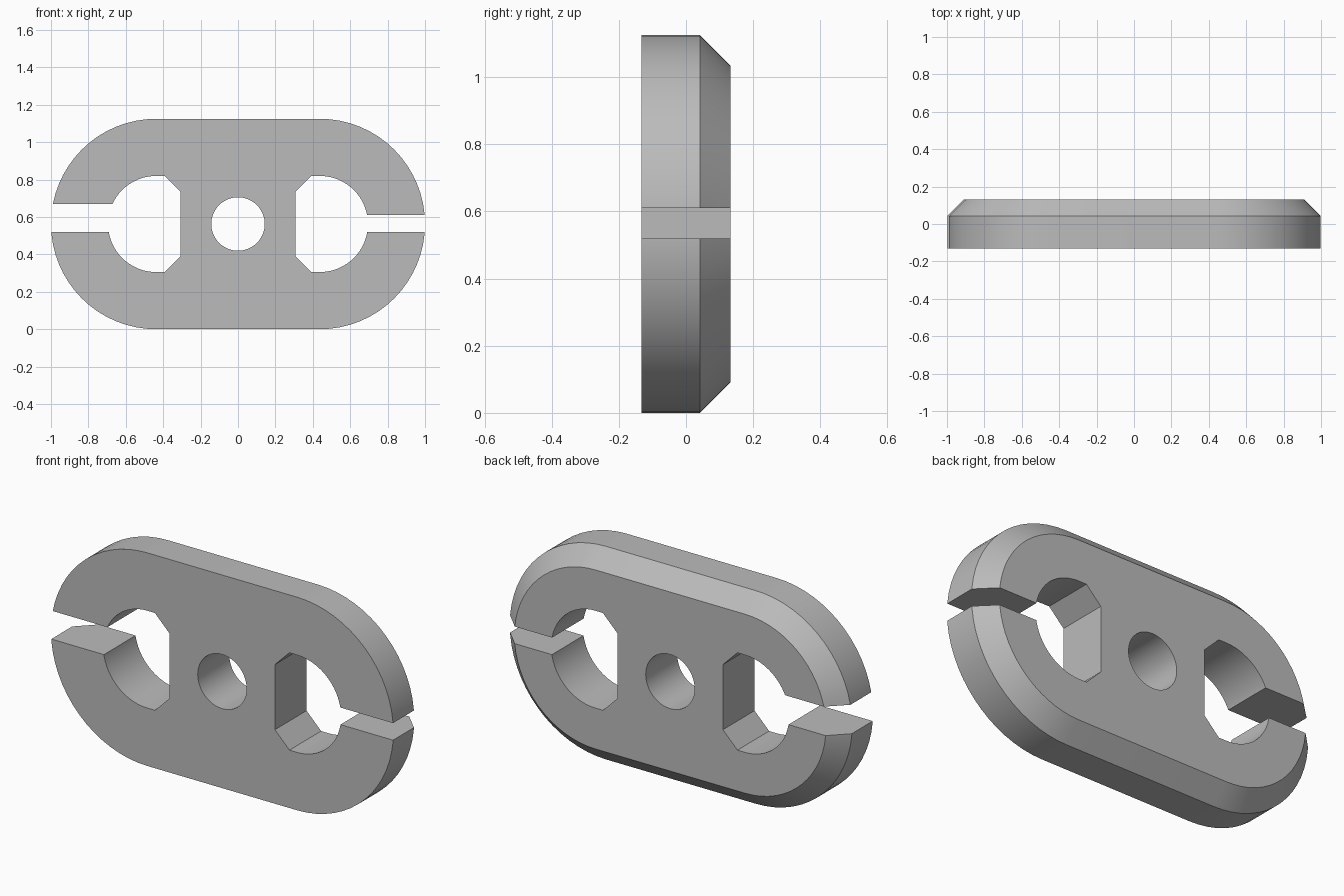
import bpy
import bmesh
from math import sin, cos, pi

cube = bpy.data.objects.get("Cube")
if cube:
    bpy.data.objects.remove(cube)

MID = 0.5625          # height of the plate's centre line, also its end radius
END = 1 - MID         # x of the rounded end centres
FRONT, EDGE, BACK = -0.132, 0.042, 0.132
BEVEL = 0.09
HOLE = 0.257

grey = bpy.data.materials.new("grey plastic")
grey.use_nodes = True
colour = (0.5, 0.5, 0.5, 1)
grey.diffuse_color = colour
grey.node_tree.nodes["Principled BSDF"].inputs["Base Color"].default_value = colour


def arc(cx, radius, start, stop, steps):
    angles = [start + (stop - start) * i / steps for i in range(steps + 1)]
    return [(cx + radius * cos(a), MID + radius * sin(a)) for a in angles]


def stadium(radius):
    return (arc(END, radius, -pi / 2, pi / 2, 32)
            + arc(-END, radius, pi / 2, 3 * pi / 2, 32))


def loft(name, sections):
    """Skin matching xz outlines placed at successive y depths."""
    bm = bmesh.new()
    rings = [[bm.verts.new((x, y, z)) for x, z in pts] for y, pts in sections]
    for a, b in zip(rings, rings[1:]):
        for i in range(len(a)):
            j = (i + 1) % len(a)
            bm.faces.new((a[i], a[j], b[j], b[i]))
    bm.faces.new(rings[0])
    bm.faces.new(rings[-1])
    bmesh.ops.recalc_face_normals(bm, faces=bm.faces)
    mesh = bpy.data.meshes.new(name)
    bm.to_mesh(mesh)
    bm.free()
    mesh.materials.append(grey)
    obj = bpy.data.objects.new(name, mesh)
    bpy.context.collection.objects.link(obj)
    return obj


def cut(body, name, outline):
    cutter = loft(name, [(-0.3, outline), (0.3, outline)])
    cutter.hide_render = True
    mod = body.modifiers.new(name, "BOOLEAN")
    mod.operation = "DIFFERENCE"
    mod.solver = "EXACT"
    mod.object = cutter
    bpy.context.view_layer.objects.active = body
    bpy.ops.object.modifier_apply(modifier=name)
    bpy.data.objects.remove(cutter)


# Rounded plate with a chamfered back rim
plate = loft("clip_plate", [(FRONT, stadium(MID)), (EDGE, stadium(MID)),
                            (BACK, stadium(MID - BEVEL))])

# Central screw hole
cut(plate, "screw_hole", arc(0, 0.143, 0, 2 * pi, 48)[:-1])

# Cable holes, round outside and flat with cut corners inside
inner, corner = 0.308, 0.085
for side, slot_top in ((1, 0.61), (-1, 0.67)):
    outline = arc(END, HOLE, -pi / 2, pi / 2, 32)
    outline += [(inner + corner, MID + HOLE), (inner, MID + HOLE - corner),
                (inner, MID - HOLE + corner), (inner + corner, MID - HOLE)]
    cut(plate, "cable_hole", [(side * x, z) for x, z in outline])
    # Entry slot out to the rim
    slot = [(0.5, 0.52), (1.2, 0.52), (1.2, slot_top), (0.5, slot_top)]
    cut(plate, "entry_slot", [(side * x, z) for x, z in slot])

bpy.ops.object.select_all(action="DESELECT")
plate.select_set(True)
bpy.context.view_layer.objects.active = plate
bpy.ops.object.shade_smooth_by_angle(angle=pi / 6)
